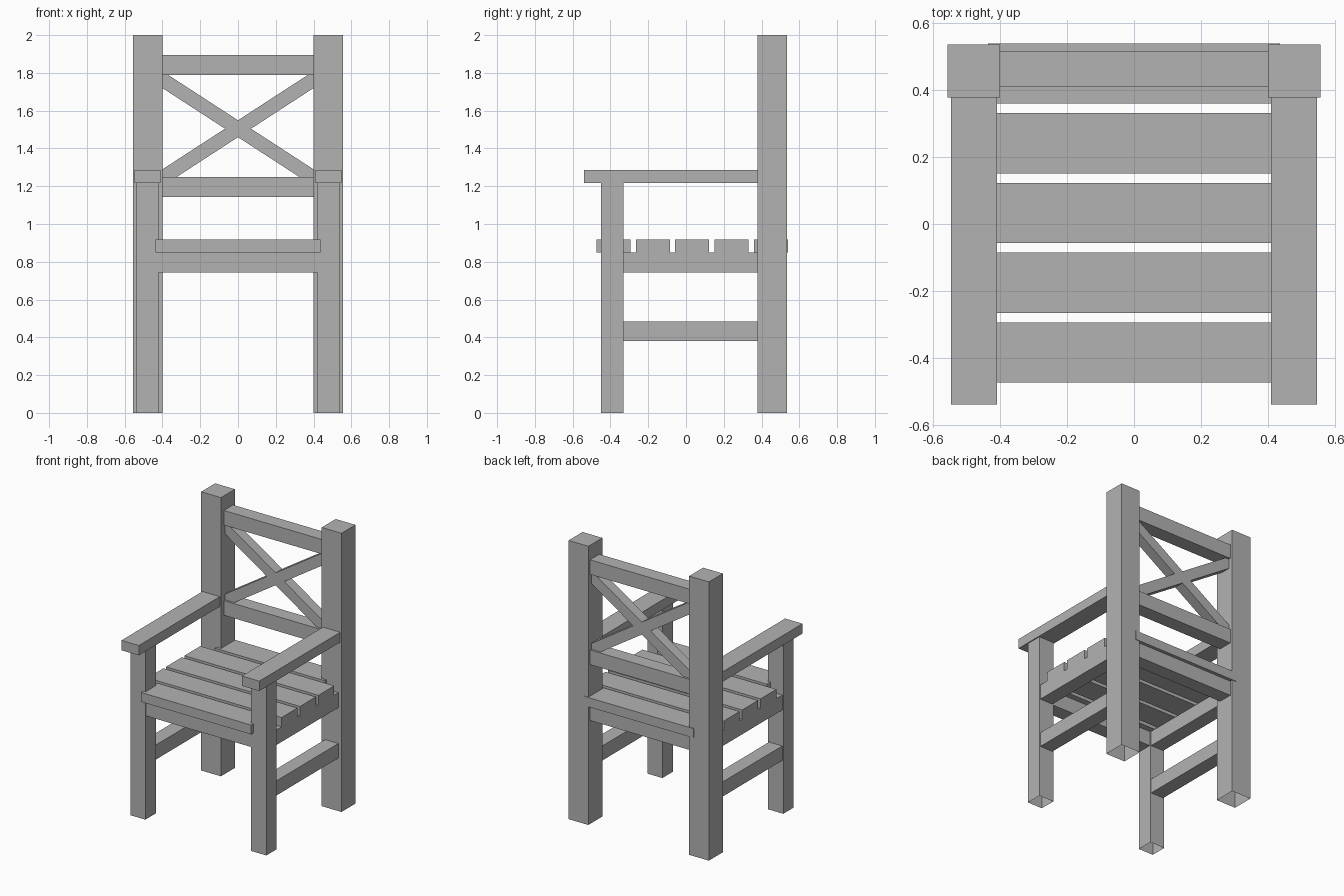
import bpy
import bmesh
import math
from mathutils import Matrix, Vector

default = bpy.data.objects.get("Cube")
if default:
    bpy.data.objects.remove(default, do_unlink=True)

# Single plain grey finish
GREY = (0.45, 0.45, 0.45, 1.0)
paint = bpy.data.materials.new("plain_grey")
paint.use_nodes = True
paint.diffuse_color = GREY
paint.node_tree.nodes["Principled BSDF"].inputs["Base Color"].default_value = GREY


def beam(name, x, y, z, open_bottom=False, tilt=0.0):
    """Box between (min, max) pairs, optionally tilted about the y axis."""
    low, high = Vector((x[0], y[0], z[0])), Vector((x[1], y[1], z[1]))
    bm = bmesh.new()
    bmesh.ops.create_cube(bm, size=1.0, matrix=Matrix.Diagonal((*(high - low), 1.0)))
    if open_bottom:
        bm.normal_update()
        bottom = [f for f in bm.faces if f.normal.z < -0.9]
        bmesh.ops.delete(bm, geom=bottom, context="FACES_ONLY")
    mesh = bpy.data.meshes.new(name)
    bm.to_mesh(mesh)
    bm.free()
    mesh.materials.append(paint)
    obj = bpy.data.objects.new(name, mesh)
    obj.location = (low + high) / 2
    obj.rotation_euler.y = tilt
    bpy.context.collection.objects.link(obj)
    return obj


def pair(name, x, y, z, open_bottom=False):
    """The same beam on the left (+x) and right (-x) sides."""
    beam("left_" + name, x, y, z, open_bottom)
    beam("right_" + name, (-x[1], -x[0]), y, z, open_bottom)


# Posts, legs and arms
POST_Y = (0.378, 0.536)
LEG_Y = (-0.45, -0.332)
pair("back_post", (0.4, 0.557), POST_Y, (0, 2), open_bottom=True)
pair("front_leg", (0.42, 0.54), LEG_Y, (0, 1.216), open_bottom=True)
pair("armrest", (0.409, 0.547), (-0.54, POST_Y[0]), (1.216, 1.287))

# Side rails
RAIL_X = (0.427, 0.532)
SIDE_Y = (LEG_Y[1], POST_Y[0])
SEAT_RAIL_Z = (0.742, 0.85)
pair("seat_rail", RAIL_X, SIDE_Y, SEAT_RAIL_Z)
pair("lower_rail", RAIL_X, SIDE_Y, (0.38, 0.485))

# Rails across the front and back
BACK_X = (-0.4, 0.4)
BACK_Y = (0.411, 0.516)
beam("front_seat_rail", (-0.42, 0.42), (-0.443, -0.338), SEAT_RAIL_Z)
beam("back_seat_rail", BACK_X, BACK_Y, SEAT_RAIL_Z)
beam("back_lower_rail", BACK_X, BACK_Y, (1.143, 1.248))
beam("back_top_rail", BACK_X, BACK_Y, (1.79, 1.895))

# Crossed braces in the backrest
for name, sign in (("falling_brace", 1), ("rising_brace", -1)):
    beam(name, (-0.52, 0.52), (0.426, 0.501), (1.467, 1.542),
         tilt=sign * math.radians(33))

# Seat slats: the end ones are shorter, to fit between the legs
for i in range(5):
    half = 0.437 if i in (0, 4) else 0.532
    start = -0.474 + i * 0.2085
    beam(f"seat_slat_{i + 1}", (-half, half), (start, start + 0.18), (0.85, 0.917))
